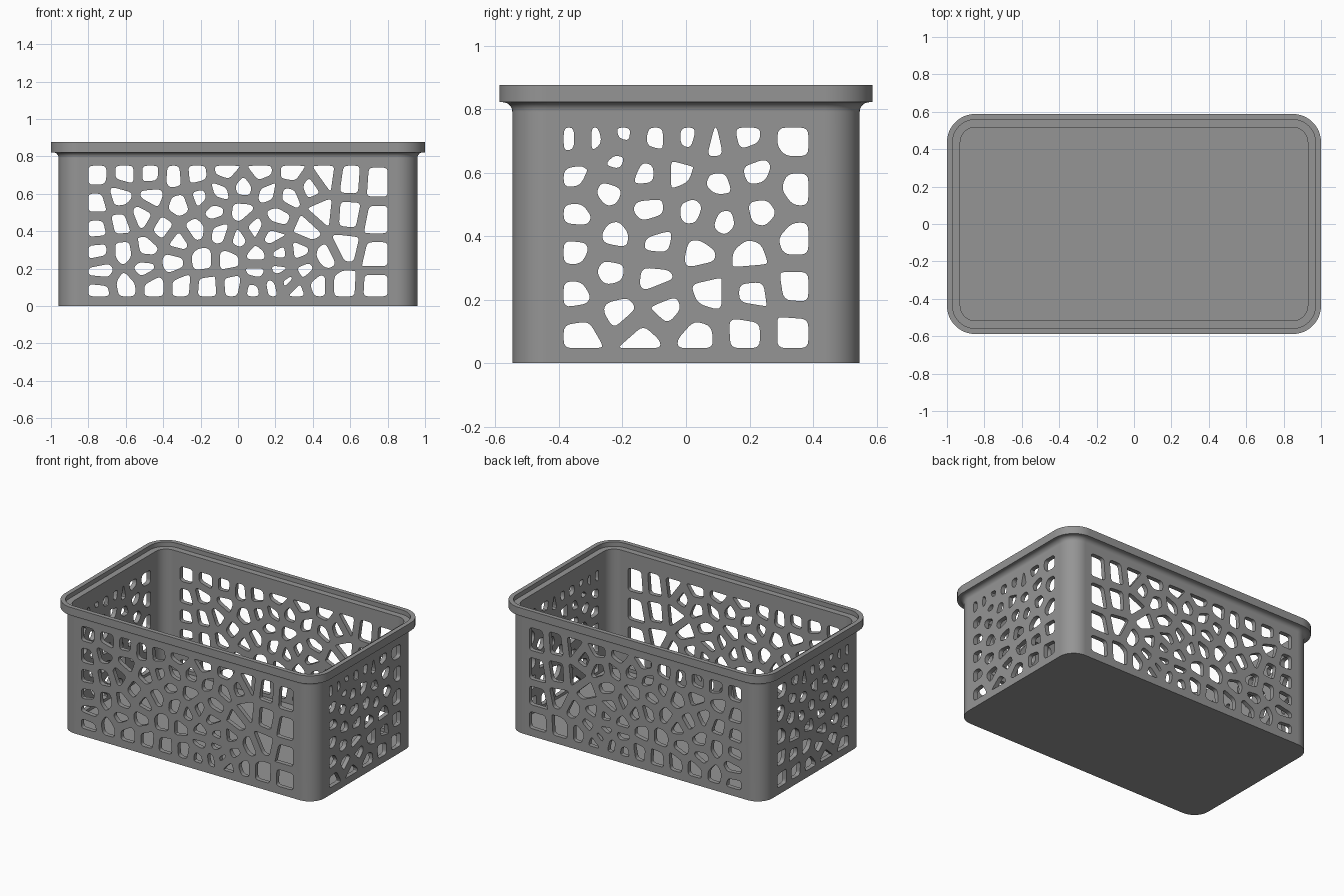
import bpy, bmesh, math
from mathutils import Vector

if "Cube" in bpy.data.objects:
    bpy.data.objects.remove(bpy.data.objects["Cube"])

grey = bpy.data.materials.new("grey plastic")
grey.diffuse_color = (0.3, 0.3, 0.3, 1)
grey.use_nodes = True
grey.node_tree.nodes["Principled BSDF"].inputs["Base Color"].default_value = grey.diffuse_color

# Hole centres in hundredths of a unit: (across, up)
LONG_HOLES = [
    (-76, 70), (-76, 55), (-76, 41), (-75, 29), (-73, 19), (-74, 8),
    (-60, 70), (-63, 59), (-62, 44), (-61, 29), (-60, 11),
    (-47, 70), (-46, 59), (-52, 48), (-49, 31), (-50, 20), (-45, 11),
    (-34, 69), (-31, 54), (-40, 41), (-32, 35), (-35, 23), (-30, 11),
    (-23, 70), (-20, 58), (-23, 41), (-19, 25), (-17, 10),
    (-6, 72), (-10, 61), (-13, 51), (-9, 39), (-5, 25), (-2, 11),
    (3, 64), (2, 50), (0, 36), (12, 71), (16, 61), (9, 42), (10, 27), (10, 18), (8, 9),
    (29, 71), (27, 59), (21, 48), (18, 37), (23, 28), (22, 19), (18, 11), (26, 13), (31, 8),
    (39, 64), (37, 41), (32, 29), (36, 19), (42, 12), (46, 69), (45, 50), (47, 26),
    (60, 67), (59, 49), (57, 31), (56, 12), (74, 66), (74, 46), (74, 27), (74, 11)]
SHORT_HOLES = [
    (-37, 70), (-35, 59), (-34, 47), (-35, 35), (-35, 22), (-33, 9),
    (-28, 70), (-22, 64), (-25, 54), (-22, 40), (-24, 29), (-21, 16), (-14, 8),
    (-20, 72), (-10, 71), (-13, 60), (-12, 48), (-9, 38), (-10, 27), (-6, 17),
    (1, 71), (-2, 60), (3, 48), (4, 35), (7, 22), (3, 9),
    (9, 69), (10, 56), (11, 45), (20, 34), (21, 22), (19, 10),
    (18, 71), (22, 60), (24, 48), (34, 70), (34, 55), (34, 39), (34, 24), (33, 10)]


def clip(poly, point, normal):
    """Keep the part of a convex polygon behind a line."""
    out = []
    for a, b in zip(poly, poly[1:] + poly[:1]):
        da, db = (a - point).dot(normal), (b - point).dot(normal)
        if da <= 0:
            out.append(a)
        if da * db < 0:
            out.append(a.lerp(b, da / (da - db)))
    return out


def round_corners(poly, radius, steps=4):
    out = []
    n = len(poly)
    for i, p in enumerate(poly):
        ends = []
        for q in (poly[i - 1], poly[(i + 1) % n]):
            d = q - p
            ends.append(p + d * min(radius / max(d.length, 1e-6), 0.42))
        for k in range(steps + 1):
            t = k / steps
            out.append(ends[0].lerp(p, t).lerp(p.lerp(ends[1], t), t))
    return out


def tidy(poly):
    """Drop corners that almost coincide."""
    return [p for i, p in enumerate(poly) if (p - poly[i - 1]).length > 0.004]


def hole_outlines(centres, half, low, high, gap):
    """Cellular pattern: one shrunken cell around each centre."""
    seeds = [Vector(c) / 100 for c in centres]
    for s in seeds:
        x0, x1 = max(-half, s.x - 0.08), min(half, s.x + 0.08)
        z0, z1 = max(low, s.y - 0.08), min(high, s.y + 0.08)
        poly = [Vector(c) for c in ((x0, z0), (x1, z0), (x1, z1), (x0, z1))]
        for o in seeds:
            if o is not s and (o - s).length < 0.4:
                d = (o - s).normalized()
                poly = clip(poly, (s + o) / 2 - d * gap / 2, d)
        poly = tidy(poly)
        if len(poly) > 2:
            yield round_corners(poly, 0.024)


def make_object(name, bm):
    bmesh.ops.recalc_face_normals(bm, faces=bm.faces)
    mesh = bpy.data.meshes.new(name)
    bm.to_mesh(mesh)
    bm.free()
    mesh.materials.append(grey)
    obj = bpy.data.objects.new(name, mesh)
    bpy.context.collection.objects.link(obj)
    return obj


def bridge(bm, a, b):
    n = len(a)
    for i in range(n):
        bm.faces.new((a[i], a[(i + 1) % n], b[(i + 1) % n], b[i]))


def hole_cutter(name, outlines, place):
    """Prisms long enough to pass through both opposite walls."""
    bm = bmesh.new()
    for poly in outlines:
        a, b = [[bm.verts.new(place(p.x, p.y, d)) for p in poly] for d in (-1.5, 1.5)]
        bridge(bm, a, b)
        bm.faces.new(a)
        bm.faces.new(b)
    obj = make_object(name, bm)
    obj.hide_render = True
    return obj


def rounded_ring(bm, offset, z, steps=12):
    """Rounded rectangle, grown outward from the body outline."""
    r = 0.11 + offset
    ring = []
    for k, (sx, sy) in enumerate(((1, 1), (-1, 1), (-1, -1), (1, -1))):
        for i in range(steps + 1):
            a = math.pi / 2 * (k + i / steps)
            ring.append(bm.verts.new((sx * 0.849 + r * math.cos(a),
                                      sy * 0.437 + r * math.sin(a), z)))
    return ring


# Basket shell: outer wall, flared fillet, rim, inner ledge, inner wall, floor
fillet = [(0.03 - 0.03 * math.cos(t), 0.792 + 0.03 * math.sin(t))
          for t in [math.pi / 2 * i / 6 for i in range(7)]]
profile = [(0, 0)] + fillet + [(0.041, 0.822), (0.041, 0.876), (0.011, 0.876),
                               (0.011, 0.846), (-0.03, 0.846), (-0.03, 0.03)]
bm = bmesh.new()
rings = [rounded_ring(bm, o, z) for o, z in profile]
for a, b in zip(rings, rings[1:]):
    bridge(bm, a, b)
bm.faces.new(rings[0])
bm.faces.new(rings[-1])
basket = make_object("basket", bm)

# Holes through the long and the short walls
cutters = [
    hole_cutter("long_wall_holes", hole_outlines(LONG_HOLES, 0.80, 0.052, 0.75, 0.048),
                lambda u, v, d: (u, d, v)),
    hole_cutter("short_wall_holes", hole_outlines(SHORT_HOLES, 0.385, 0.048, 0.742, 0.055),
                lambda u, v, d: (d, u, v))]
bpy.context.view_layer.objects.active = basket
basket.select_set(True)
for c in cutters:
    mod = basket.modifiers.new(c.name, 'BOOLEAN')
    mod.operation, mod.solver, mod.object = 'DIFFERENCE', 'EXACT', c
    bpy.ops.object.modifier_apply(modifier=mod.name)
    bpy.data.objects.remove(c)

# Smooth corners, flat walls
bpy.ops.object.select_all(action='DESELECT')
basket.select_set(True)
bpy.ops.object.shade_smooth_by_angle(angle=math.radians(30))
normals = basket.modifiers.new("flat walls", 'WEIGHTED_NORMAL')
normals.keep_sharp = True
